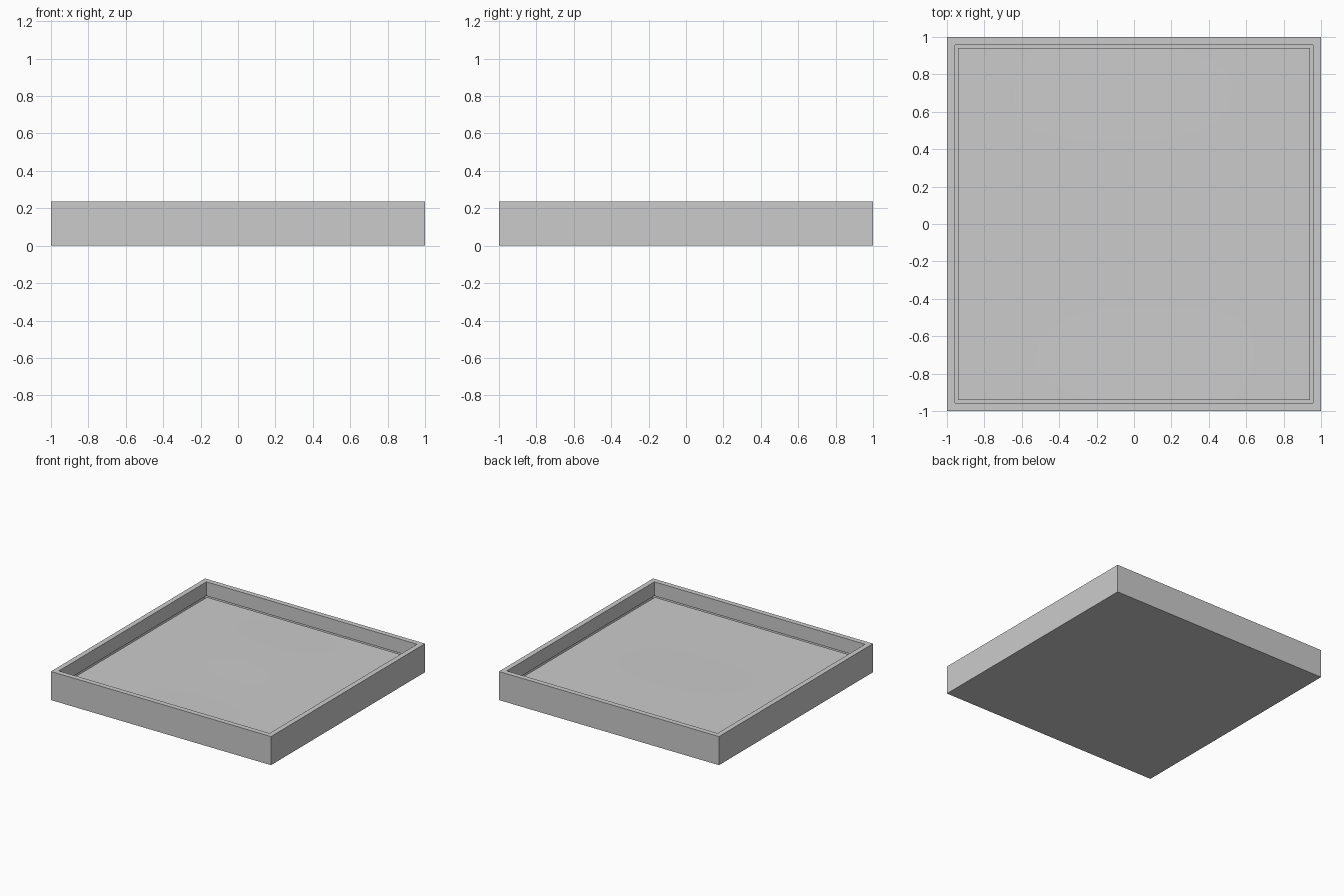
import bpy, bmesh, math

if "Cube" in bpy.data.objects:
    bpy.data.objects.remove(bpy.data.objects["Cube"])

HEIGHT, FLOOR_Z, INNER = 0.235, 0.12, 0.94


def finish(bm, name):
    bmesh.ops.recalc_face_normals(bm, faces=bm.faces)
    mesh = bpy.data.meshes.new(name)
    bm.to_mesh(mesh)
    bm.free()
    obj = bpy.data.objects.new(name, mesh)
    bpy.context.collection.objects.link(obj)
    return obj


# Tray: square block with an inset top pushed down, recess left open for the floor
bm = bmesh.new()
bmesh.ops.create_cube(bm, size=2)
for v in bm.verts:
    v.co.z = HEIGHT if v.co.z > 0 else 0
top = max(bm.faces, key=lambda f: f.calc_center_median().z)
bmesh.ops.inset_region(bm, faces=[top], thickness=1 - INNER)
well = bmesh.ops.extrude_face_region(bm, geom=[top])["geom"]
for v in (g for g in well if isinstance(g, bmesh.types.BMVert)):
    v.co.z = FLOOR_Z
bmesh.ops.delete(bm, geom=[f for f in well if isinstance(f, bmesh.types.BMFace)]
                 + ([top] if top.is_valid else []), context="FACES")
finish(bm, "tray")

# Floor fill: smooth sheet with very faint undulation, level at the walls
bm = bmesh.new()
bmesh.ops.create_grid(bm, x_segments=40, y_segments=40, size=INNER)
for v in bm.verts:
    x, y = v.co.x, v.co.y
    fade = (1 - (x / INNER) ** 2) * (1 - (y / INNER) ** 2)
    v.co.z = FLOOR_Z + 0.004 * fade * math.sin(3 * y + 0.6 * x) * math.cos(2 * x)
for f in bm.faces:
    f.smooth = True
floor = finish(bm, "tray_floor")
if floor.data.polygons[0].normal.z < 0:
    floor.data.flip_normals()
